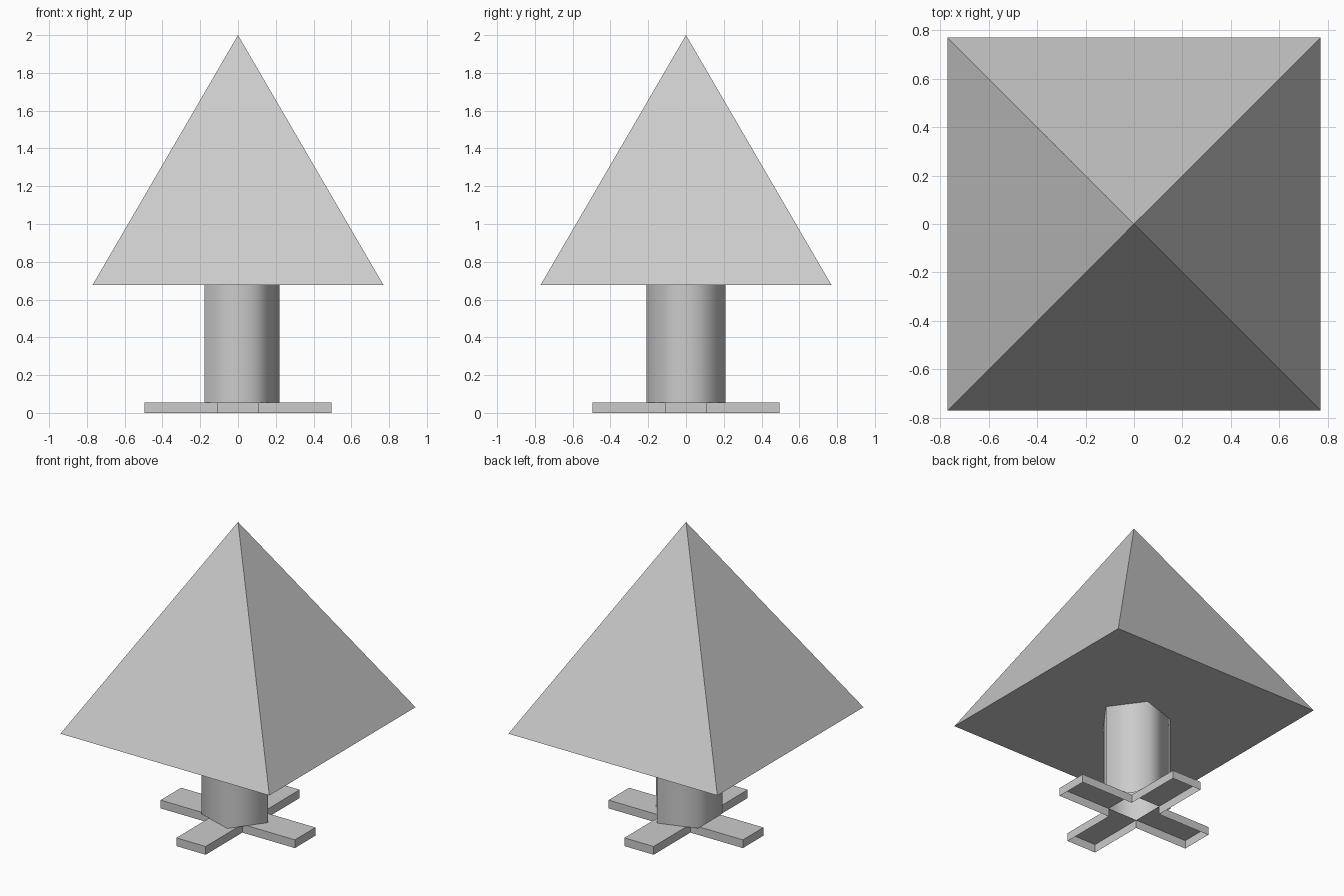
import bpy
import bmesh
from math import cos, sin, tau

cube = bpy.data.objects.get("Cube")
if cube:
    bpy.data.objects.remove(cube, do_unlink=True)

# One pale grey for the whole tree
grey = bpy.data.materials.new("pale_grey")
grey.use_nodes = True
COLOUR = (0.6, 0.6, 0.6, 1)
grey.diffuse_color = COLOUR
grey.node_tree.nodes["Principled BSDF"].inputs["Base Color"].default_value = COLOUR


def add_part(name, bm, smooth=False):
    bmesh.ops.remove_doubles(bm, verts=bm.verts, dist=1e-4)
    bmesh.ops.recalc_face_normals(bm, faces=bm.faces)
    for face in bm.faces:
        face.smooth = smooth
    mesh = bpy.data.meshes.new(name)
    bm.to_mesh(mesh)
    bm.free()
    mesh.materials.append(grey)
    obj = bpy.data.objects.new(name, mesh)
    bpy.context.collection.objects.link(obj)
    return obj


def quad(bm, *points):
    return bm.faces.new([bm.verts.new(p) for p in points])


BASE_TOP, CROWN_BOTTOM, TIP = 0.055, 0.677, 2.0
HALF_WIDTH, ARM_END, CROWN_HALF = 0.108, 0.495, 0.77
TRUNK_RADIUS = 0.22

# Crown: closed square pyramid
bm = bmesh.new()
corners = [bm.verts.new((x * CROWN_HALF, y * CROWN_HALF, CROWN_BOTTOM))
           for x, y in ((-1, -1), (1, -1), (1, 1), (-1, 1))]
tip = bm.verts.new((0, 0, TIP))
bm.faces.new(corners[::-1])
for i in range(4):
    bm.faces.new((corners[i], corners[(i + 1) % 4], tip))
add_part("crown", bm)

# Trunk: open five-sided tube, smooth shaded
bm = bmesh.new()
ring = [(TRUNK_RADIUS * cos(i * tau / 5), TRUNK_RADIUS * sin(i * tau / 5)) for i in range(5)]
for a, b in zip(ring, ring[1:] + ring[:1]):
    quad(bm, (*a, BASE_TOP), (*b, BASE_TOP), (*b, CROWN_BOTTOM), (*a, CROWN_BOTTOM))
add_part("trunk", bm, smooth=True)

# Stand: four hollow arms, open below and at the centre
bm = bmesh.new()
for i in range(4):
    c, s = round(cos(i * tau / 4)), round(sin(i * tau / 4))

    def at(x, y, z):
        return (x * c - y * s, x * s + y * c, z)

    w, e, h = HALF_WIDTH, ARM_END, BASE_TOP
    quad(bm, at(w, -w, h), at(e, -w, h), at(e, w, h), at(w, w, h))
    quad(bm, at(e, -w, 0), at(e, w, 0), at(e, w, h), at(e, -w, h))
    for y in (-w, w):
        quad(bm, at(w, y, 0), at(e, y, 0), at(e, y, h), at(w, y, h))
add_part("stand", bm)
